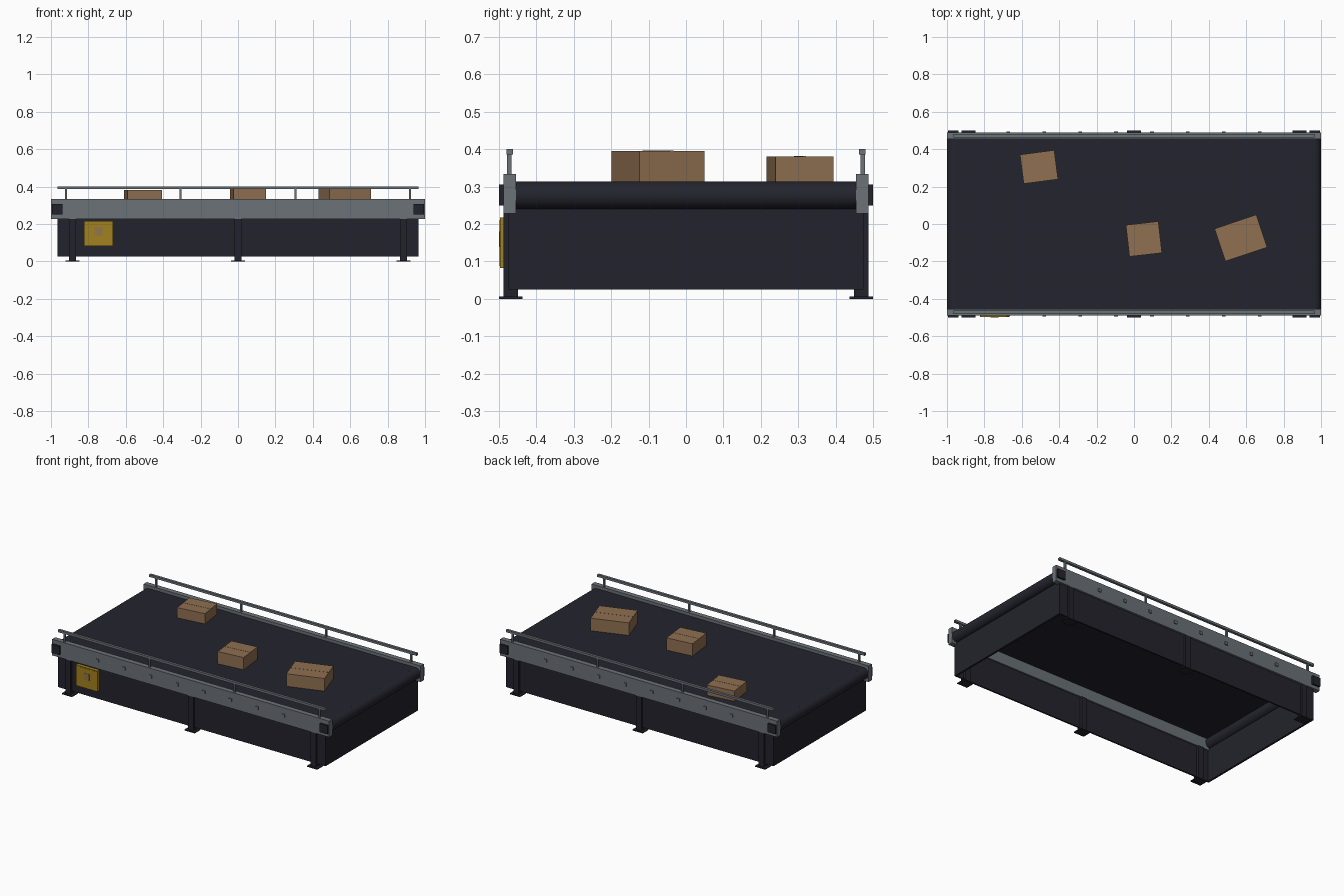
import bpy, bmesh, math
from mathutils import Matrix, Vector

if "Cube" in bpy.data.objects:
    bpy.data.objects.remove(bpy.data.objects["Cube"])


def material(name, rgb):
    m = bpy.data.materials.new(name)
    m.diffuse_color = (*rgb, 1)
    m.use_nodes = True
    m.node_tree.nodes["Principled BSDF"].inputs["Base Color"].default_value = m.diffuse_color
    return m


BELT = material("charcoal rubber", (0.0175, 0.0175, 0.027))
DARK = material("dark painted steel", (0.0165, 0.0165, 0.025))
STEEL = material("grey steel", (0.145, 0.168, 0.185))
CARD = material("cardboard", (0.275, 0.16, 0.082))
YELLOW = material("safety yellow", (0.36, 0.22, 0.014))
BUTTON = material("switch brown", (0.29, 0.18, 0.07))


def finish(name, bm, mat):
    bmesh.ops.recalc_face_normals(bm, faces=bm.faces)
    me = bpy.data.meshes.new(name)
    bm.to_mesh(me)
    bm.free()
    me.materials.append(mat)
    ob = bpy.data.objects.new(name, me)
    bpy.context.collection.objects.link(ob)
    return ob


def add_box(bm, x0, x1, y0, y1, z0, z1):
    m = Matrix.Translation(((x0 + x1) / 2, (y0 + y1) / 2, (z0 + z1) / 2))
    m = m @ Matrix.Diagonal((x1 - x0, y1 - y0, z1 - z0, 1))
    bmesh.ops.create_cube(bm, size=1, matrix=m)


def boxes(name, mat, *spans):
    bm = bmesh.new()
    for s in spans:
        add_box(bm, *s)
    return finish(name, bm, mat)


# Belt bed and end drums
boxes("belt_top", BELT, (-0.963, 0.963, -0.458, 0.458, 0.300, 0.3135))
for side, sx in (("left", -1), ("right", 1)):
    bm = bmesh.new()
    bmesh.ops.create_cone(bm, cap_ends=True, segments=32, radius1=0.0365, radius2=0.0365, depth=0.916,
                          matrix=Matrix.Translation((sx * 0.9625, 0, 0.277)) @ Matrix.Rotation(math.pi / 2, 4, 'X'))
    drum = finish(side + "_drum", bm, BELT)
    bpy.context.view_layer.objects.active = drum
    drum.select_set(True)
    bpy.ops.object.shade_smooth_by_angle(angle=math.radians(35))
    drum.select_set(False)
    # End skirt panel
    x0, x1 = sorted((sx * 0.952, sx * 0.965))
    boxes(side + "_end_panel", DARK, (x0, x1, -0.475, 0.475, 0.025, 0.24))

# Long sides, front and back
for side, sy in (("front", -1), ("back", 1)):
    def ys(a, b):
        return sorted((sy * a, sy * b))

    boxes(side + "_skirt", DARK, (-0.965, 0.965, *ys(0.465, 0.475), 0.025, 0.229))
    # Side frame beam with slightly narrower ridge
    boxes(side + "_side_rail", STEEL, (-1, 1, *ys(0.455, 0.488), 0.228, 0.333))
    # Guard rail and posts
    boxes(side + "_guard_rail", STEEL, (-0.965, 0.965, *ys(0.463, 0.480), 0.386, 0.401))
    boxes(side + "_guard_posts", STEEL,
          *[(x - 0.006, x + 0.006, *ys(0.466, 0.478), 0.33, 0.388) for x in (-0.92, -0.307, 0.307, 0.92)])
    # Bolt heads along the rail
    boxes(side + "_rail_bolts", STEEL,
          *[(x - 0.01, x + 0.01, *ys(0.485, 0.494), 0.272, 0.292)
            for x in [-0.672 + 0.192 * i for i in range(8)]])
    # Bearing blocks at the drum axles
    boxes(side + "_bearing_blocks", DARK,
          *[(x - 0.028, x + 0.028, *ys(0.485, 0.5), 0.250, 0.306) for x in (-0.967, 0.967)])
    # Legs with foot plates
    for pos, x in (("left", -0.885), ("middle", 0), ("right", 0.885)):
        boxes(f"{side}_{pos}_leg", DARK, (x - 0.019, x + 0.019, *ys(0.449, 0.488), 0.003, 0.229))
        boxes(f"{side}_{pos}_foot", DARK, (x - 0.037, x + 0.037, *ys(0.437, 0.5), 0, 0.006))

# Control box with switch
boxes("control_box", YELLOW, (-0.823, -0.667, -0.497, -0.474, 0.082, 0.217))
boxes("control_box_door", YELLOW, (-0.787, -0.672, -0.4985, -0.49, 0.088, 0.211))
boxes("control_switch", BUTTON, (-0.766, -0.724, -0.5, -0.49, 0.138, 0.18))

# Cardboard parcels: centre x, y, width, depth, height, turn
for i, (x, y, w, d, h, a) in enumerate([(-0.508, 0.305, 0.185, 0.157, 0.067, 7.5),
                                        (0.053, -0.080, 0.175, 0.170, 0.080, 6.5),
                                        (0.571, -0.075, 0.236, 0.184, 0.082, 18.5)]):
    bm = bmesh.new()
    add_box(bm, -w / 2, w / 2, -d / 2, d / 2, 0, h)
    add_box(bm, -w / 2, w / 2, -0.004, 0.004, h - 0.002, h + 0.001)  # flap seam
    bm.transform(Matrix.Translation(Vector((x, y, 0.3135))) @ Matrix.Rotation(math.radians(a), 4, 'Z'))
    finish(f"parcel_{i + 1}", bm, CARD)
